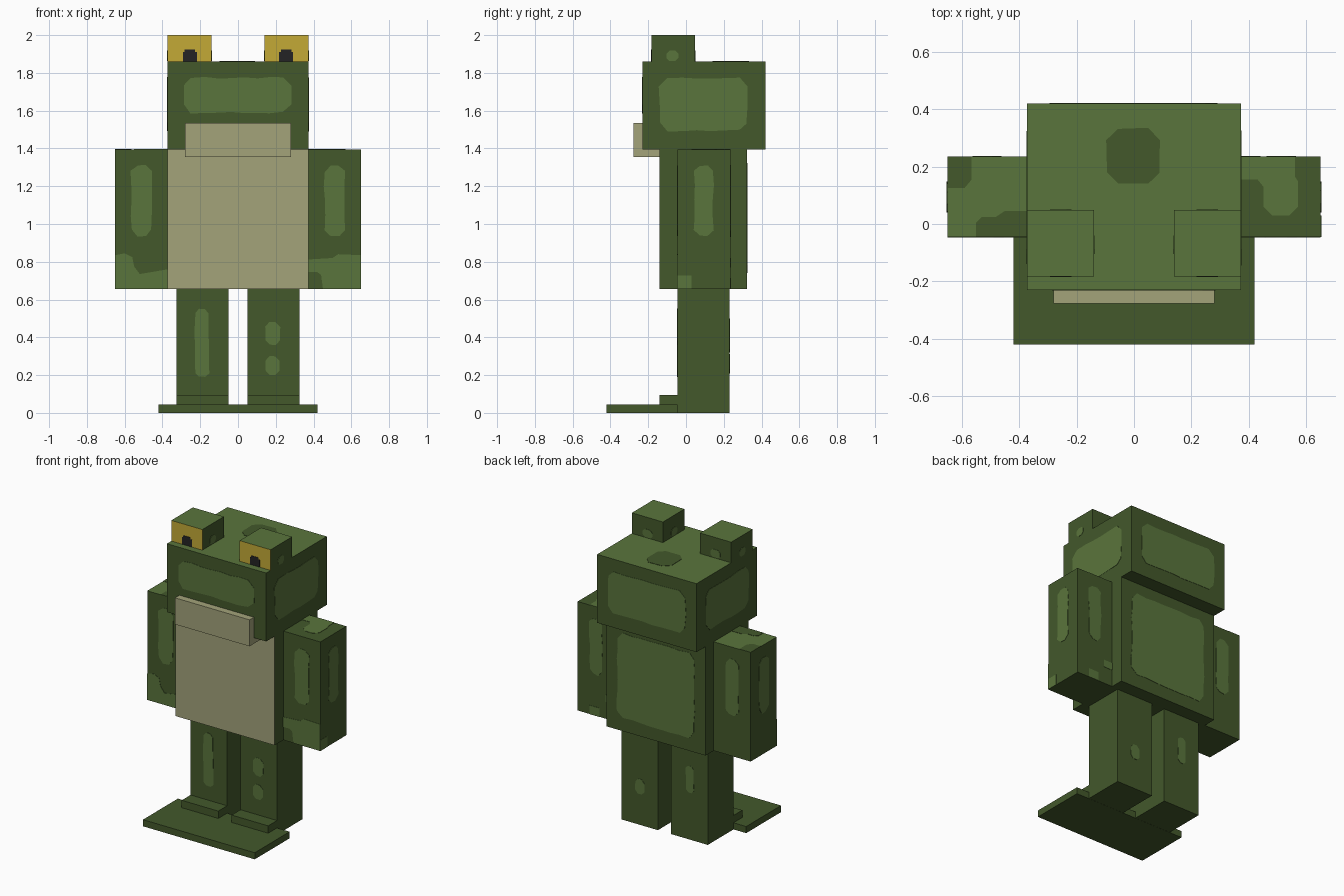
import bpy, bmesh, random
from mathutils import Vector

random.seed(4)
if "Cube" in bpy.data.objects:
    bpy.data.objects.remove(bpy.data.objects["Cube"], do_unlink=True)


def material(name, rgb):
    m = bpy.data.materials.new(name)
    m.use_nodes = True
    m.diffuse_color = (*rgb, 1)
    bsdf = m.node_tree.nodes["Principled BSDF"]
    bsdf.inputs["Base Color"].default_value = (*rgb, 1)
    bsdf.inputs["Roughness"].default_value = 0.8
    return m


DARK = material("dark green", (0.056, 0.098, 0.024))
LIGHT = material("light green", (0.102, 0.178, 0.045))
TAN = material("belly tan", (0.366, 0.366, 0.195))
YELLOW = material("eye yellow", (0.55, 0.40, 0.037))
BLACK = material("pupil black", (0.017, 0.017, 0.018))


def finish(name, bm, mats):
    bmesh.ops.recalc_face_normals(bm, faces=bm.faces[:])
    me = bpy.data.meshes.new(name)
    bm.to_mesh(me)
    bm.free()
    for m in mats:
        me.materials.append(m)
    ob = bpy.data.objects.new(name, me)
    bpy.context.collection.objects.link(ob)
    return ob


def box(name, x, y, z, base=DARK, top=None, front=None):
    """Box between ranges, with optional colours on its top and front."""
    bm = bmesh.new()
    bmesh.ops.create_cube(bm, size=1)
    for v in bm.verts:
        v.co = Vector(sum(r) / 2 + c * (r[1] - r[0]) for r, c in zip((x, y, z), v.co))
    bm.normal_update()
    for f in bm.faces:
        if f.normal.z > 0.5:
            f.material_index = 1
        elif f.normal.y < -0.5:
            f.material_index = 2
    return finish(name, bm, [base, top or base, front or base])


# axis and outward sign of each facing
FACING = {"front": (1, -1), "back": (1, 1), "left": (0, 1), "right": (0, -1), "top": (2, 1)}


def plate(name, facing, level, points, mat=LIGHT):
    """Thin painted plate lying on a flat face at the given level."""
    axis, sign = FACING[facing]
    bm = bmesh.new()
    verts = []
    for p in points:
        co = list(p)
        co.insert(axis, level)
        verts.append(bm.verts.new(co))
    face = bm.faces.new(verts)
    out = bmesh.ops.extrude_face_region(bm, geom=[face])
    for v in out["geom"]:
        if isinstance(v, bmesh.types.BMVert):
            v.co[axis] += sign * 0.002
    return finish(name, bm, [mat])


def blob(u, v, wobble=0.005):
    """Outline of a rounded rectangle with slightly uneven edges."""
    r = min(0.04, 0.3 * min(u[1] - u[0], v[1] - v[0]))
    path = [(u[0] + r, v[0]), (u[1] - r, v[0]), (u[1], v[0] + r), (u[1], v[1] - r),
            (u[1] - r, v[1]), (u[0] + r, v[1]), (u[0], v[1] - r), (u[0], v[0] + r)]
    pts = []
    for i, a in enumerate(path):
        b = path[(i + 1) % len(path)]
        a, b = Vector(a), Vector(b)
        n = max(1, int((b - a).length / 0.07))
        for k in range(n):
            jit = Vector((random.uniform(-1, 1), random.uniform(-1, 1))) * wobble
            pts.append(a.lerp(b, k / n) + jit)
    return pts


def rect(u, v):
    return [(u[0], v[0]), (u[1], v[0]), (u[1], v[1]), (u[0], v[1])]


def span(s, a, b):
    """Range a..b mirrored to side s."""
    return tuple(sorted((s * a, s * b)))


# main blocks
W = 0.373
box("head", (-W, W), (-0.23, 0.42), (1.395, 1.86), top=LIGHT)
box("muzzle", (-0.28, 0.28), (-0.277, -0.14), (1.355, 1.535), TAN)
box("body", (-W, W), (-0.14, 0.323), (0.655, 1.395), front=TAN)
box("foot_plate", (-0.42, 0.42), (-0.42, -0.046), (0, 0.045))

# head and back markings
plate("brow_patch", "front", -0.23, blob((-0.29, 0.28), (1.59, 1.775)))
plate("head_back_patch", "back", 0.42, blob((-0.29, 0.29), (1.495, 1.775)))
plate("crown_patch", "top", 1.86, blob((-0.095, 0.09), (0.14, 0.333), 0.002), DARK)
plate("body_back_patch", "back", 0.323, blob((-0.29, 0.29), (0.745, 1.32)))

for s, side in ((1, "left"), (-1, "right")):
    inner = "right" if s > 0 else "left"
    plate(side + "_cheek_patch", side, s * W, blob((-0.14, 0.322), (1.495, 1.772)))

    # eyes
    box(side + "_eye", span(s, 0.14, W), (-0.183, 0.048), (1.86, 2.0), top=LIGHT, front=YELLOW)
    u, w = span(s, 0.218, 0.292), 0.01
    pupil = [(u[0], 1.861), (u[1], 1.861), (u[1], 1.91), (u[1] - w, 1.91),
             (u[1] - w, 1.923), (u[0] + w, 1.923), (u[0] + w, 1.91), (u[0], 1.91)]
    plate(side + "_pupil", "front", -0.183, pupil, BLACK)
    for facing, level in ((side, s * W), (inner, s * 0.14)):
        plate(side + "_eye_patch_" + facing, facing, level,
              blob((-0.104, -0.04), (1.862, 1.918), 0.001))
    plate(side + "_eye_patch_back", "back", 0.048, blob(u, (1.862, 1.918), 0.001))

    # arms
    box(side + "_arm", span(s, W, 0.65), (-0.045, 0.235), (0.655, 1.395),
        top=DARK if s > 0 else LIGHT)
    long_z = (0.935, 1.312)
    plate(side + "_arm_front_patch", "front", -0.045, blob(span(s, 0.458, 0.565), long_z))
    plate(side + "_arm_back_patch", "back", 0.235, blob(span(s, 0.465, 0.56), long_z))
    plate(side + "_arm_side_patch", side, s * 0.65, blob((0.045, 0.143), long_z))

    # legs
    box(side + "_leg", span(s, 0.05, 0.325), (-0.045, 0.23), (0, 0.655))
    box(side + "_toe_step", span(s, 0.05, 0.325), (-0.14, -0.045), (0.045, 0.095))

# uneven markings on the left arm
plate("left_cuff", "front", -0.045,
      [(W, 0.812), (0.5, 0.82), (0.53, 0.84), (0.65, 0.835), (0.65, 0.655),
       (0.45, 0.655), (0.44, 0.73), (0.42, 0.745), (W, 0.745)])
plate("left_shoulder_patch", "top", 1.395,
      [(W, 0.235), (0.56, 0.235), (0.56, 0.165), (0.57, 0.15), (0.57, 0.06), (0.54, 0.03),
       (0.48, 0.03), (0.45, 0.06), (0.45, 0.13), (0.43, 0.155), (W, 0.155)])
plate("left_cuff_corner", "left", 0.65, rect((-0.045, 0.03), (0.655, 0.728)))
plate("left_cuff_back_low", "back", 0.235, rect((0.485, 0.56), (0.655, 0.715)))
plate("left_cuff_back_high", "back", 0.235, rect((W, 0.44), (0.77, 0.82)))

# uneven markings on the right arm
plate("right_cuff", "front", -0.045,
      [(-0.65, 0.655), (-W, 0.655), (-W, 0.76), (-0.52, 0.735), (-0.55, 0.775),
       (-0.56, 0.825), (-0.6, 0.845), (-0.65, 0.835)])
plate("right_shoulder_corner", "top", 1.395,
      [(-0.65, 0.125), (-0.59, 0.125), (-0.565, 0.155), (-0.565, 0.235), (-0.65, 0.235)], DARK)
plate("right_shoulder_edge", "top", 1.395,
      [(-0.55, -0.045), (-0.55, 0.005), (-0.53, 0.025), (-0.48, 0.025), (-0.45, 0.045),
       (-W, 0.045), (-W, -0.045)], DARK)

# leg spots
plate("left_leg_spot_high", "front", -0.045, blob((0.145, 0.222), (0.36, 0.48), 0.002))
plate("left_leg_spot_low", "front", -0.045, blob((0.145, 0.222), (0.2, 0.3), 0.002))
plate("right_leg_stripe", "front", -0.045, blob((-0.227, -0.155), (0.19, 0.55), 0.003))
plate("left_leg_back_spot", "back", 0.23, blob((0.15, 0.22), (0.21, 0.31), 0.002))
plate("right_leg_back_spot", "back", 0.23, blob((-0.22, -0.16), (0.32, 0.5), 0.002))
